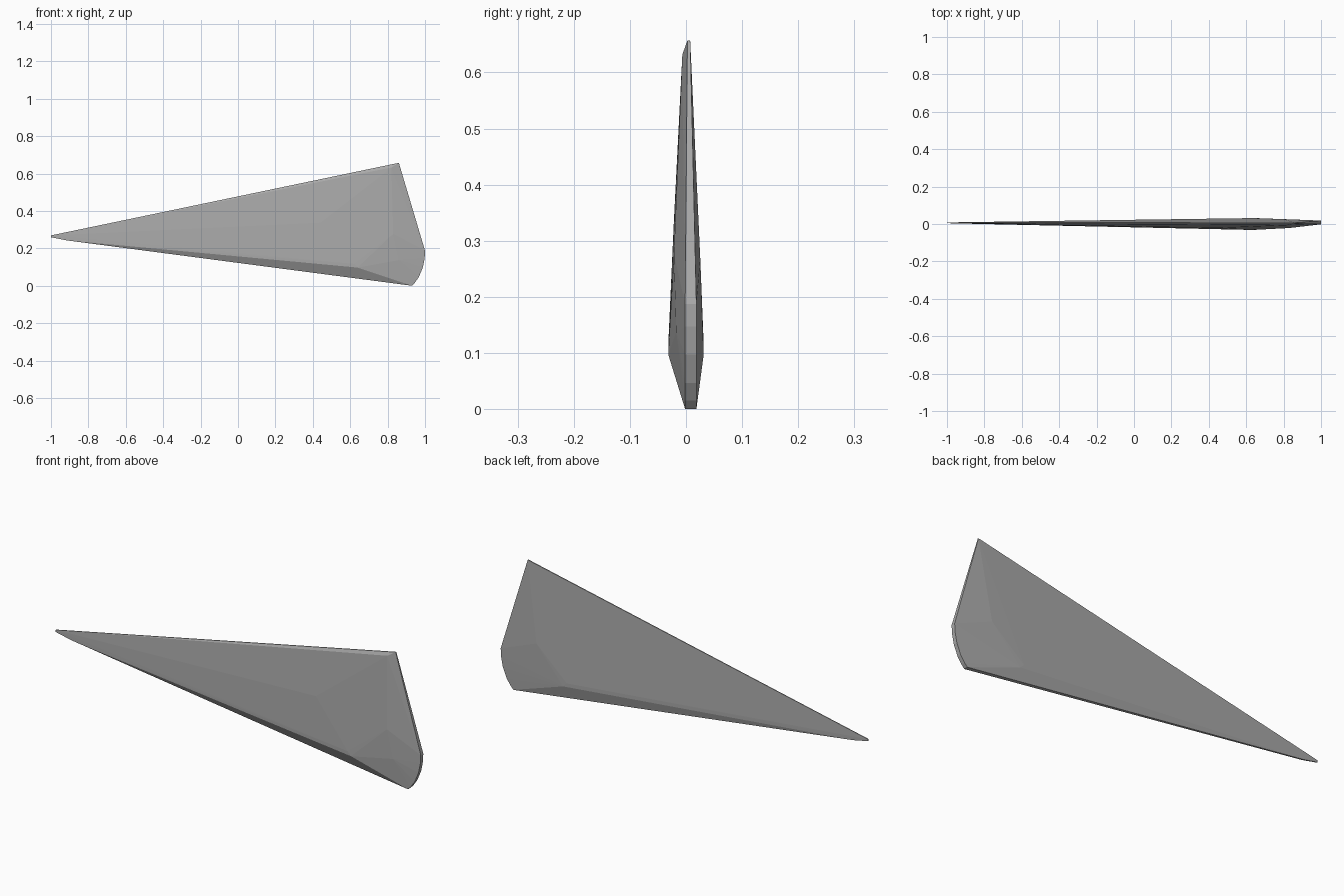
import bpy, bmesh

if "Cube" in bpy.data.objects:
    bpy.data.objects.remove(bpy.data.objects["Cube"])

# Flat grey surface
grey = bpy.data.materials.new("grey")
grey.diffuse_color = (0.4, 0.4, 0.4, 1)
grey.use_nodes = True
grey.node_tree.nodes["Principled BSDF"].inputs["Base Color"].default_value = grey.diffuse_color

# Outline of the blade: x, z, front y, back y
rim = [
    (-1.0, 0.262, 0.004, 0.008), (-1.0, 0.272, 0.004, 0.008),
    (0.86, 0.66, 0.002, 0.007),
    (1.0, 0.19, -0.002, 0.018), (0.998, 0.15, -0.002, 0.018),
    (0.988, 0.1, -0.002, 0.018), (0.967, 0.05, -0.002, 0.018),
    (0.945, 0.018, -0.002, 0.018), (0.93, 0.003, -0.002, 0.018),
    (-0.92, 0.246, 0.002, 0.009),
]
# Ridge points that swell the two broad faces: x, y, z
front_ridge = [(0.64, -0.032, 0.1), (0.62, -0.032, 0.12), (0.44, -0.022, 0.34),
               (0.82, -0.007, 0.635), (0.83, -0.022, 0.28), (0.86, -0.018, 0.14)]
back_ridge = [(0.65, 0.031, 0.1), (0.63, 0.031, 0.12), (0.8, 0.025, 0.27)]

# Faceted wedge blade
bm = bmesh.new()
for x, z, front, back in rim:
    bm.verts.new((x, front, z))
    bm.verts.new((x, back, z))
for point in front_ridge + back_ridge:
    bm.verts.new(point)
hull = bmesh.ops.convex_hull(bm, input=bm.verts[:])
loose = [v for v in bm.verts if not v.link_faces]
bmesh.ops.delete(bm, geom=loose, context='VERTS')
bmesh.ops.recalc_face_normals(bm, faces=bm.faces[:])

# Centre on x and y, stand on the ground
low = min(v.co.z for v in bm.verts)
mid = (max(v.co.y for v in bm.verts) + min(v.co.y for v in bm.verts)) / 2
for v in bm.verts:
    v.co.z -= low
    v.co.y -= mid

mesh = bpy.data.meshes.new("wedge_blade")
bm.to_mesh(mesh)
bm.free()
mesh.materials.append(grey)
blade = bpy.data.objects.new("wedge_blade", mesh)
bpy.context.collection.objects.link(blade)
